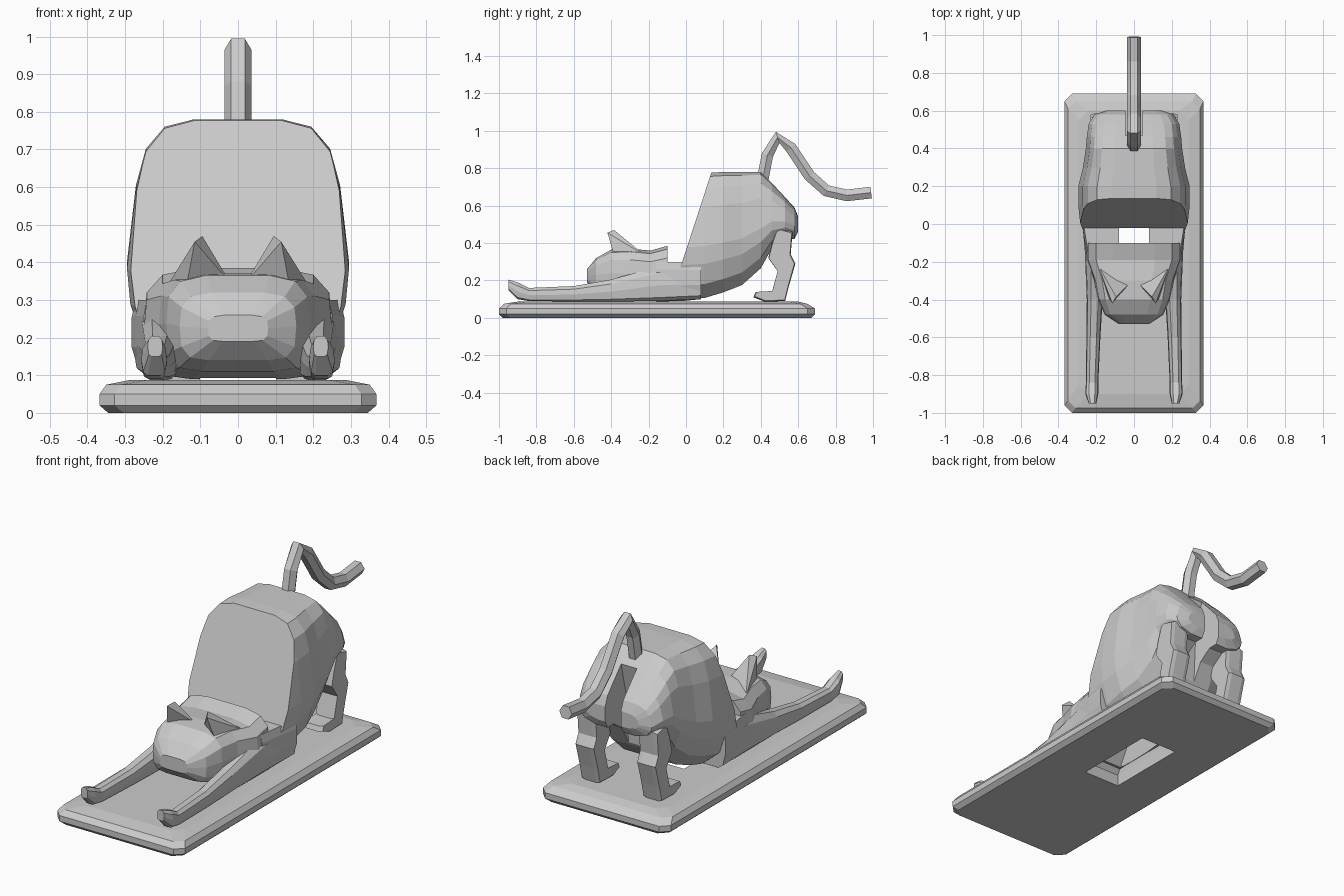
import bpy, bmesh, math
from mathutils import Vector

if "Cube" in bpy.data.objects:
    bpy.data.objects.remove(bpy.data.objects["Cube"])

grey = bpy.data.materials.new("warm_grey")
grey.diffuse_color = (0.6, 0.6, 0.6, 1)
grey.use_nodes = True
grey.node_tree.nodes["Principled BSDF"].inputs["Base Color"].default_value = grey.diffuse_color


def make(name, verts, faces):
    bm = bmesh.new()
    vs = [bm.verts.new(v) for v in verts]
    for f in faces:
        bm.faces.new([vs[i] for i in f])
    bmesh.ops.recalc_face_normals(bm, faces=bm.faces)
    me = bpy.data.meshes.new(name)
    bm.to_mesh(me)
    bm.free()
    me.materials.append(grey)
    ob = bpy.data.objects.new(name, me)
    bpy.context.collection.objects.link(ob)
    return ob


def loft(name, rings):
    """Skin closed rings of equal length and cap both ends."""
    n, m = len(rings[0]), len(rings)
    faces = [(r * n + i, r * n + (i + 1) % n, (r + 1) * n + (i + 1) % n, (r + 1) * n + i)
             for r in range(m - 1) for i in range(n)]
    faces += [tuple(range(n)), tuple(range((m - 1) * n, m * n))]
    return make(name, [p for r in rings for p in r], faces)


def slices(name, half, sections, cx=0.0):
    """Loft along y: half profile (u, v) scaled by (y, z_bottom, z_top, half_width[, x])."""
    prof = half + [(-u, v) for u, v in reversed(half)]
    rings = []
    for s in sections:
        y, zb, zt, hw = s[:4]
        x = s[4] if len(s) > 4 else cx
        rings.append([(x + u * hw, y, zb + v * (zt - zb)) for u, v in prof])
    return loft(name, rings)


def cut(ob, cutter):
    mod = ob.modifiers.new("cut", 'BOOLEAN')
    mod.operation = 'DIFFERENCE'
    mod.solver = 'EXACT'
    mod.object = cutter
    bpy.context.view_layer.objects.active = ob
    bpy.ops.object.modifier_apply(modifier=mod.name)


def rect(hx, y0, y1, z, c=0.0):
    return [(-hx + c, y0, z), (hx - c, y0, z), (hx, y0 + c, z), (hx, y1 - c, z),
            (hx - c, y1, z), (-hx + c, y1, z), (-hx, y1 - c, z), (-hx, y0 + c, z)]


# Base slab with chamfered corners
base = loft("base", [rect(.345, -.98, .67, 0, .04), rect(.368, -1, .69, .02, .04),
                     rect(.368, -1, .69, .05, .04), rect(.35, -.975, .65, .075, .04),
                     rect(.29, -.90, .60, .087, .05)])

# Torso, sliced off flat at the front
BODY = [(.40, 1), (.66, .97), (.83, .88), (.92, .73), (1, .42), (.97, .28), (.85, .12), (.55, .01)]
torso = slices("torso", BODY, [
    (-.09, .09, .76, .275), (.10, .10, .775, .295), (.20, .13, .78, .295), (.30, .17, .78, .27),
    (.40, .26, .78, .255), (.46, .37, .72, .25), (.53, .42, .645, .24), (.58, .42, .59, .21),
    (.60, .46, .54, .15)])
bm = bmesh.new()
bm.from_mesh(torso.data)
bmesh.ops.bisect_plane(bm, geom=bm.verts[:] + bm.edges[:] + bm.faces[:], plane_co=(0, -.02, .30),
                       plane_no=(0, -.46, .15), clear_outer=True)
bmesh.ops.holes_fill(bm, edges=[e for e in bm.edges if e.is_boundary])
bmesh.ops.recalc_face_normals(bm, faces=bm.faces)
bm.to_mesh(torso.data)
bm.free()

# Shoulder block: floor of the slot
BLOCK = [(.5, 1), (.97, 1), (1, .8), (1, .4), (.94, .1), (.8, 0)]
shoulders = slices("shoulders", BLOCK, [(-.16, .088, .30, .25), (-.02, .09, .30, .272),
                                        (.08, .10, .29, .283)])

# Head with its flat back
HEAD = [(.45, 1), (.8, .94), (.97, .78), (1, .5), (.97, .2), (.82, .04), (.5, 0)]
head = slices("head", HEAD, [
    (-.10, .09, .385, .25), (-.19, .09, .36, .25), (-.30, .10, .37, .21), (-.40, .11, .365, .19),
    (-.48, .14, .32, .155), (-.53, .19, .26, .08)])

# Cutters: cable channel and cleft between the thighs
channel = loft("channel_cutter", [rect(.105, -.25, .19, -.02), rect(.105, -.25, .19, .06),
                                  rect(.08, -.0995, -.021, .26), rect(.08, -.0995, -.021, .33)])
bmc = bmesh.new()
bmc.from_mesh(channel.data)
bmesh.ops.remove_doubles(bmc, verts=bmc.verts, dist=1e-5)
bmesh.ops.recalc_face_normals(bmc, faces=bmc.faces)
bmc.to_mesh(channel.data)
bmc.free()
cleft_yz = [(.40, .1), (.42, .5), (.475, .74), (.75, .74), (.75, .1)]
cleft = loft("cleft_cutter", [[(x, y, z) for y, z in cleft_yz] for x in (-.045, .045)])
for part in (base, torso, shoulders, head):
    cut(part, channel)
cut(torso, cleft)
for c in (channel, cleft):
    bpy.data.objects.remove(c)

# Tail: six-sided tube along a path in the y-z plane
path = [Vector((0, y, z)) for y, z in [(.41, .74), (.435, .87), (.49, .965), (.56, .91), (.66, .76),
                                       (.75, .68), (.86, .655), (.99, .67)]]
rings = []
for i, p in enumerate(path):
    t = (path[min(i + 1, len(path) - 1)] - path[max(i - 1, 0)]).normalized()
    n = Vector((0, -t.z, t.y))
    r = .036
    rings.append([p + Vector((1, 0, 0)) * r * math.cos(a) + n * r * math.sin(a)
                  for a in [math.pi * k / 3 for k in range(6)]])
loft("tail", rings)

# Paired parts: ears, stretched forelegs, hind legs
LIMB = [(.45, 1), (.9, .8), (1, .45), (.85, .1), (.5, 0)]
HIND = [(.49, .48), (.57, .46), (.56, .34), (.585, .29), (.55, .17), (.53, .09), (.42, .087),
        (.36, .11), (.37, .135), (.46, .14), (.49, .25), (.44, .32), (.46, .40)]
hc = Vector((.49, .27))
for s, side in ((-1, "left"), (1, "right")):
    make(side + "_ear", [(s * .02, -.31, .345), (s * .14, -.38, .32), (s * .19, -.22, .335),
                         (s * .115, -.42, .455), (s * .095, -.385, .47)],
         [(0, 1, 2), (0, 1, 3), (0, 3, 4), (1, 2, 3), (2, 4, 3), (0, 4, 2)])
    slices(side + "_foreleg", LIMB, [
        (.08, .10, .29, .07, s * .21), (-.15, .09, .275, .055, s * .205),
        (-.40, .088, .205, .042, s * .208), (-.60, .088, .17, .037, s * .215),
        (-.84, .09, .16, .033, s * .222), (-.90, .10, .19, .034, s * .223),
        (-.95, .15, .205, .02, s * .22)])
    # hind leg: side profile extruded in x, narrowed at both faces
    rings = []
    for x, k in ((.125, .8), (.145, 1), (.21, 1), (.23, .8)):
        rings.append([(s * x, y + (1 - k) * .3 * (hc.x - y), z + (1 - k) * .15 * (hc.y - z))
                      for y, z in HIND])
    loft(side + "_hind_leg", rings)
